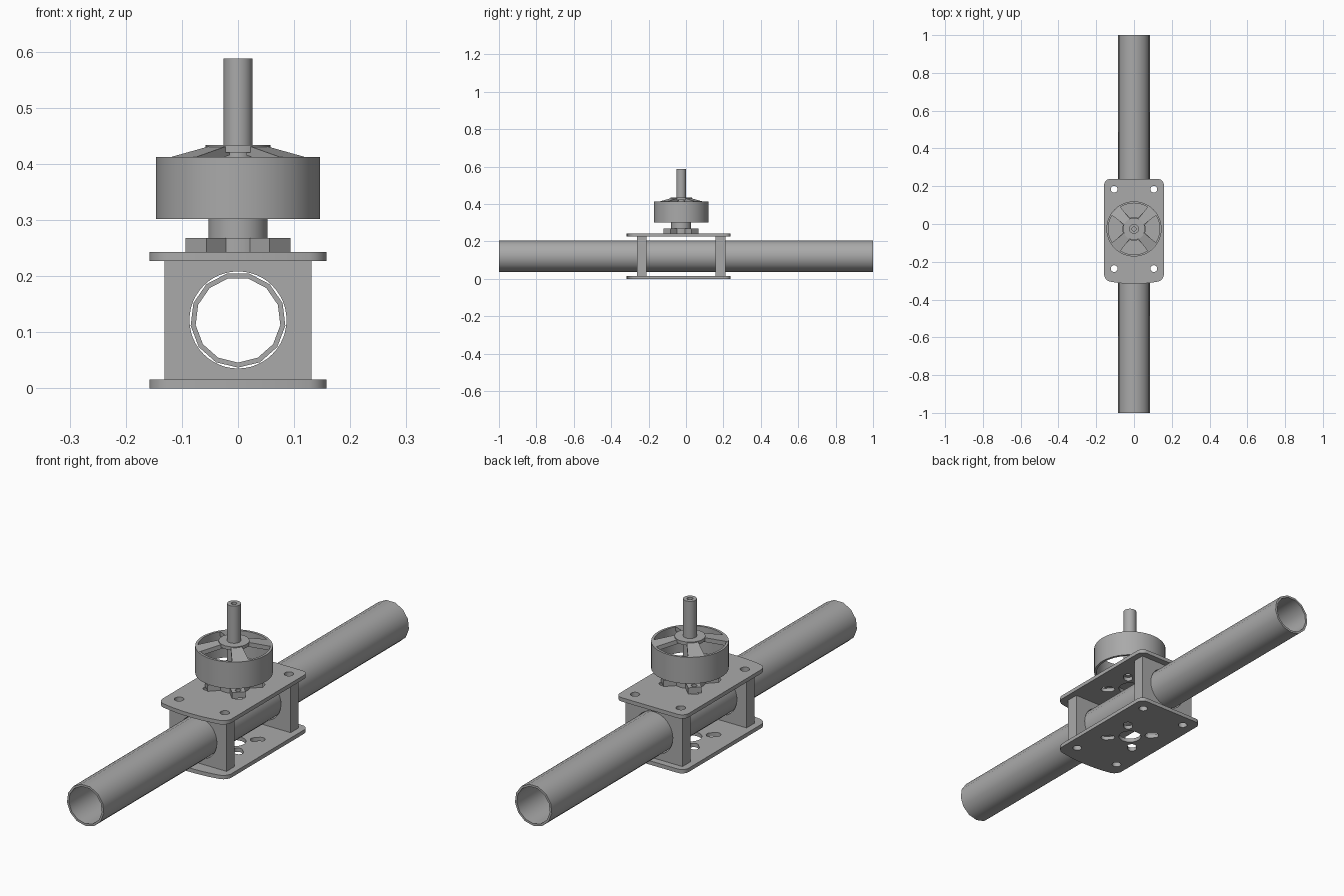
import bpy, bmesh
from math import sin, cos, pi, radians
from mathutils import Matrix, Vector

cube = bpy.data.objects.get("Cube")
if cube:
    bpy.data.objects.remove(cube, do_unlink=True)

grey = bpy.data.materials.new("machined grey")
grey.use_nodes = True
COLOUR = (0.4, 0.4, 0.4, 1)
grey.diffuse_color = COLOUR
grey.node_tree.nodes["Principled BSDF"].inputs["Base Color"].default_value = COLOUR

MOTOR_Y = -0.026      # centre of motor, plates and blocks
TUBE_Z = 0.122
BOLT_X, BOLT_Y = 0.105, 0.21
DIAGONALS = [radians(a) for a in (45, 135, 225, 315)]


def finish(name, bm, matrix=Matrix()):
    bmesh.ops.remove_doubles(bm, verts=bm.verts, dist=1e-6)
    bmesh.ops.recalc_face_normals(bm, faces=bm.faces)
    bm.transform(matrix)
    mesh = bpy.data.meshes.new(name)
    bm.to_mesh(mesh)
    bm.free()
    mesh.materials.append(grey)
    obj = bpy.data.objects.new(name, mesh)
    bpy.context.collection.objects.link(obj)
    return obj


def smooth(obj):
    bpy.ops.object.select_all(action='DESELECT')
    obj.select_set(True)
    bpy.context.view_layer.objects.active = obj
    bpy.ops.object.shade_smooth_by_angle(angle=radians(35))


def lathe(name, profile, segments, matrix):
    """Revolve a closed (radius, height) profile about z."""
    bm = bmesh.new()
    rings = []
    for i in range(segments):
        a = 2 * pi * i / segments
        rings.append([bm.verts.new((r * cos(a), r * sin(a), z)) for r, z in profile])
    n = len(profile)
    for i in range(segments):
        p, q = rings[i], rings[(i + 1) % segments]
        for j in range(n):
            k = (j + 1) % n
            if profile[j][0] or profile[k][0]:
                bm.faces.new((p[j], q[j], q[k], p[k]))
    bmesh.ops.dissolve_degenerate(bm, edges=bm.edges, dist=1e-6)
    obj = finish(name, bm, matrix)
    smooth(obj)
    return obj


def prism(name, outline, z0, z1, matrix=Matrix()):
    """Extrude a flat outline between two heights."""
    bm = bmesh.new()
    face = bm.faces.new([bm.verts.new((x, y, z0)) for x, y in outline])
    top = bmesh.ops.extrude_face_region(bm, geom=[face])["geom"]
    verts = [v for v in top if isinstance(v, bmesh.types.BMVert)]
    bmesh.ops.translate(bm, verts=verts, vec=(0, 0, z1 - z0))
    return finish(name, bm, matrix)


def circle(radius, x=0, y=0, n=24):
    return [(x + radius * cos(2 * pi * i / n), y + radius * sin(2 * pi * i / n)) for i in range(n)]


def slot(distance, half_length, radius, n=10):
    """Rounded slot lying along x."""
    pts = []
    for side, start in ((1, -pi / 2), (-1, pi / 2)):
        for i in range(n + 1):
            a = start + pi * i / n
            pts.append((distance + side * half_length + radius * cos(a), radius * sin(a)))
    return pts


def cut(obj, cutters):
    for c in cutters:
        m = obj.modifiers.new("cut", 'BOOLEAN')
        m.operation, m.solver, m.object = 'DIFFERENCE', 'EXACT', c
        bpy.context.view_layer.objects.active = obj
        bpy.ops.object.modifier_apply(modifier=m.name)
    for c in cutters:
        bpy.data.objects.remove(c, do_unlink=True)
    smooth(obj)


def at_motor(z=0, angle=0):
    return Matrix.Translation((0, MOTOR_Y, z)) @ Matrix.Rotation(angle, 4, 'Z')


# Long carbon tube
along_y = Matrix.Translation((0, 0, TUBE_Z)) @ Matrix.Rotation(pi / 2, 4, 'X')
turn = Matrix.Rotation(-pi / 2, 4, 'Z')
lathe("arm_tube", [(0.085, -1), (0.085, 1), (0.076, 1), (0.076, -1)], 13, along_y @ turn)


# Mounting plates with rounded corners and a bowed front edge
def plate_outline(half=0.158, back=0.264, front=-0.272, r=0.03):
    pts = []
    for sx, y, start in ((1, back, 0), (-1, back, 90), (-1, front, 180), (1, front, 270)):
        cy = y - r if y > 0 else y + r
        for i in range(7):
            a = radians(start + 15 * i)
            pts.append((sx * (half - r) + r * cos(a), cy + r * sin(a)))
        if start == 180:
            pts += [(-0.128 + 0.256 * i / 12, front) for i in range(1, 12)]
    return [(x, y - 0.019 * (1 - (x / half) ** 2) if y < 0 else y) for x, y in pts]


def bolt_cutters(y_values):
    return [prism("cutter", circle(0.018, sx * BOLT_X, y), -0.1, 0.4, at_motor())
            for sx in (-1, 1) for y in y_values]


for name, z in (("bottom_plate", 0), ("top_plate", 0.227)):
    plate = prism(name, plate_outline(), z, z + 0.016, at_motor())
    cutters = bolt_cutters((-BOLT_Y, BOLT_Y))
    cutters.append(prism("cutter", circle(0.045), -0.1, 0.4, at_motor()))
    cutters += [prism("cutter", slot(0.09, 0.01, 0.018), -0.1, 0.4, at_motor(0, a))
                for a in DIAGONALS]
    cut(plate, cutters)

# Clamp blocks around the tube
for name, y in (("front_clamp_block", -BOLT_Y), ("back_clamp_block", BOLT_Y)):
    w, d = 0.131, 0.026
    block = prism(name, [(-w, y - d), (w, y - d), (w, y + d), (-w, y + d)], 0.016, 0.227, at_motor())
    bore = prism("cutter", circle(0.0865, n=48), -1, 1, along_y)
    cut(block, [bore] + bolt_cutters((y,)))

# Motor foot: hub with four drilled diagonal arms
foot = lathe("motor_foot_hub", [(0, 0.243), (0.062, 0.243), (0.062, 0.268), (0, 0.268)], 32, at_motor())
for i, a in enumerate(DIAGONALS):
    arm = prism(f"motor_foot_arm_{i + 1}",
                [(0.045, -0.026), (0.106, -0.026), (0.106, 0.026), (0.045, 0.026)],
                0.243, 0.268, at_motor(0, a))
    cut(arm, [prism("cutter", circle(0.011, 0.088), 0.2, 0.3, at_motor(0, a))])

# Motor neck, rotor bell, hub and hollow-tipped shaft
lathe("motor_neck", [(0, 0.268), (0.053, 0.268), (0.053, 0.302), (0, 0.302)], 32, at_motor())
lathe("rotor_bell", [(0.146, 0.302), (0.146, 0.412), (0.136, 0.412), (0.136, 0.302)], 48, at_motor())
lathe("rotor_hub", [(0, 0.42), (0.058, 0.42), (0.058, 0.434), (0, 0.434)], 32, at_motor())
lathe("motor_shaft", [(0, 0.302), (0.026, 0.302), (0.026, 0.588), (0.011, 0.588),
                      (0.011, 0.54), (0, 0.54)], 24, at_motor())

# Sloping spokes that widen from hub to rim
for i, a in enumerate(DIAGONALS):
    spoke = prism(f"rotor_spoke_{i + 1}",
                  [(0.04, -0.02), (0.139, -0.032), (0.139, 0.032), (0.04, 0.02)], -0.018, 0)
    for v in spoke.data.vertices:
        v.co.z += 0.434 - 0.022 * max(0, v.co.x - 0.055) / 0.084
    spoke.data.transform(at_motor(0, a))
